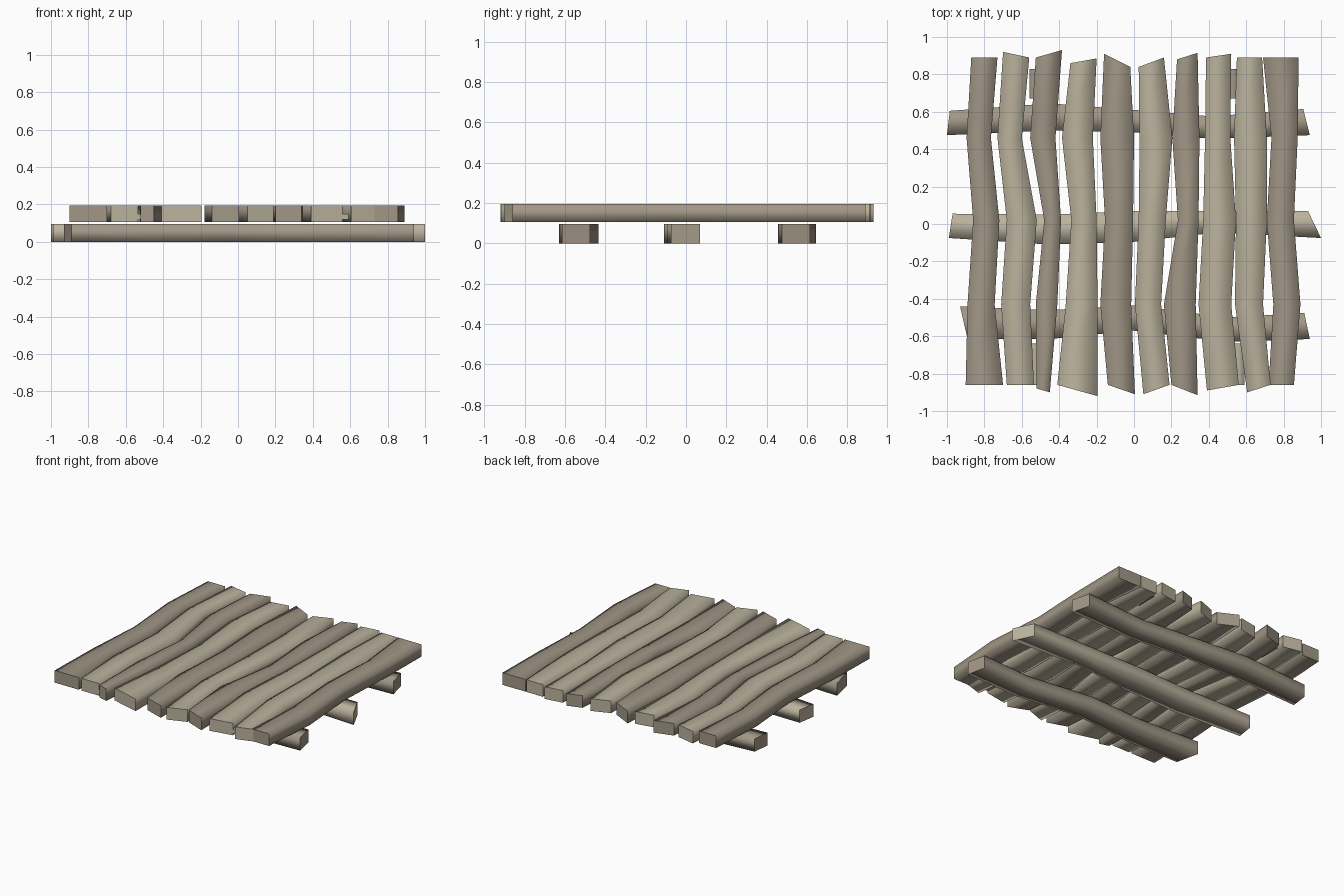
import bpy, bmesh


def mat(name, col):
    m = bpy.data.materials.new(name)
    m.diffuse_color = (*col, 1)
    return m


LIGHT = mat("light_wood", (0.50, 0.45, 0.34))
DARK = mat("dark_wood", (0.36, 0.31, 0.24))


def board(name, side_a, side_b, z0, z1, material):
    """Crooked board: two outline edges (lists of x, y) lofted between z0 and z1."""
    bm = bmesh.new()
    rings = []
    for a, b in zip(side_a, side_b):
        rings.append([bm.verts.new((*p, z)) for p, z in
                      ((a, z0), (b, z0), (b, z1), (a, z1))])
    for r, s in zip(rings, rings[1:]):
        for i in range(4):
            j = (i + 1) % 4
            bm.faces.new((r[i], r[j], s[j], s[i]))
    # Smooth flanks, crisp sawn ends
    for f in bm.faces:
        f.smooth = True
    for r in (rings[0], rings[-1]):
        f = bm.faces.new(r)
        for e in f.edges:
            e.smooth = False
    bmesh.ops.recalc_face_normals(bm, faces=bm.faces[:])
    me = bpy.data.meshes.new(name)
    bm.to_mesh(me)
    bm.free()
    me.materials.append(material)
    ob = bpy.data.objects.new(name, me)
    bpy.context.collection.objects.link(ob)
    return ob


# Deck planks: left x and right x at five stations (back to front),
# then y of the back-left, back-right, front-left, front-right corners
light_planks = [
    ((-.70, -.73, -.68, -.71, -.68), (-.56, -.60, -.52, -.555, -.535), (.92, .89, -.86, -.86)),
    ((-.34, -.385, -.335, -.365, -.41), (-.20, -.22, -.20, -.195, -.195), (.86, .885, -.86, -.92)),
    ((.025, .03, .025, .005, .05), (.16, .205, .17, .145, .19), (.84, .89, -.91, -.86)),
    ((.385, .38, .37, .345, .39), (.52, .515, .545, .52, .56), (.89, .91, -.89, -.86)),
    ((.55, .535, .545, .54, .605), (.685, .71, .71, .69, .73), (.89, .89, -.90, -.86)),
]
dark_planks = [
    ((-.87, -.895, -.86, -.89, -.90), (-.73, -.765, -.72, -.745, -.70), (.89, .89, -.86, -.86)),
    ((-.525, -.555, -.48, -.525, -.52), (-.385, -.42, -.39, -.41, -.45), (.89, .93, -.88, -.90)),
    ((-.16, -.18, -.155, -.18, -.14), (-.02, 0, -.005, -.015, .005), (.91, .84, -.86, -.91)),
    ((.23, .205, .235, .16, .20), (.34, .35, .345, .33, .34), (.88, .915, -.86, -.915)),
    ((.69, .735, .71, .745, .72), (.88, .875, .855, .89, .855), (.89, .89, -.86, -.86)),
]
for planks, m, label in ((light_planks, LIGHT, "light"), (dark_planks, DARK, "dark")):
    for n, (lx, rx, (bl, br, fl, fr)) in enumerate(planks):
        mid = [.46, .02, -.43]
        board(f"{label}_plank_{n + 1}", list(zip(lx, [bl] + mid + [fl])),
              list(zip(rx, [br] + mid + [fr])), .105, .195, m)

# Cross beams underneath: front edge and back edge points, left to right
board("back_beam",
      [(-1, .475), (-.45, .50), (0, .49), (.42, .455), (.94, .475)],
      [(-.985, .605), (-.45, .645), (0, .61), (.42, .575), (.905, .615)],
      0, .095, DARK)
board("middle_beam",
      [(-.99, -.075), (-.45, -.11), (0, -.095), (.45, -.045), (1, -.075)],
      [(-.97, .055), (-.45, .05), (0, .07), (.45, .07), (.93, .07)],
      0, .095, LIGHT)
board("front_beam",
      [(-.89, -.615), (-.45, -.615), (0, -.57), (.5, -.63), (.94, -.615)],
      [(-.93, -.44), (-.45, -.46), (0, -.435), (.5, -.50), (.91, -.475)],
      0, .095, DARK)

# Small filler strips in the plank gaps
for name, x, y0, y1, m in (("back_left_filler", -.53, .67, .83, DARK),
                           ("back_right_filler", .53, .67, .83, DARK),
                           ("front_left_filler", -.53, -.86, -.64, LIGHT),
                           ("front_right_filler", .56, -.86, -.64, LIGHT)):
    board(name, [(x - .03, y0), (x - .03, y1)], [(x + .03, y0), (x + .03, y1)],
          .12, .15, m)
